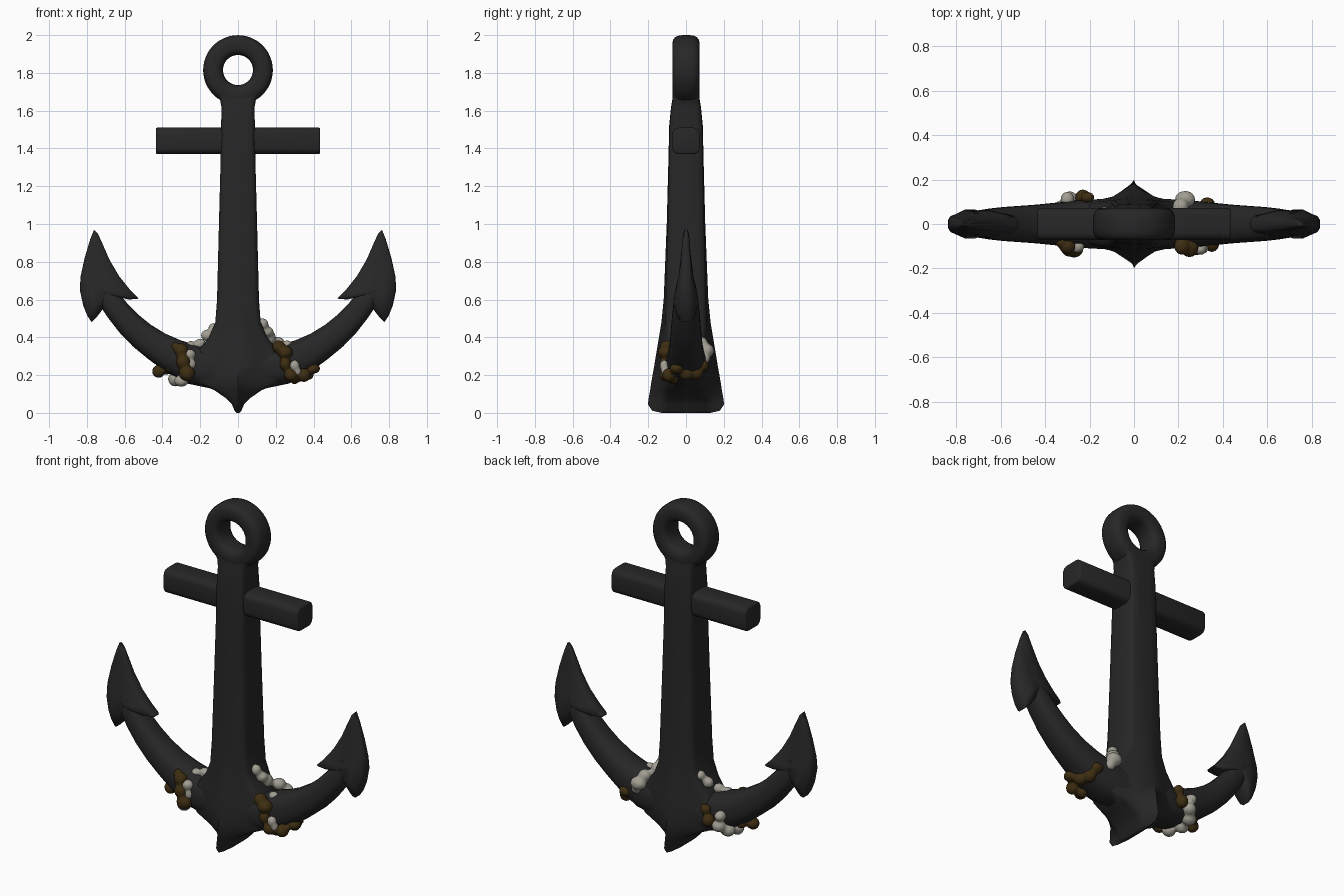
import bpy, bmesh, math, random
from mathutils import Vector

random.seed(4)
if "Cube" in bpy.data.objects:
    bpy.data.objects.remove(bpy.data.objects["Cube"], do_unlink=True)


def material(name, rgb):
    m = bpy.data.materials.new(name)
    m.use_nodes = True
    m.diffuse_color = (*rgb, 1)
    bsdf = m.node_tree.nodes["Principled BSDF"]
    bsdf.inputs["Base Color"].default_value = (*rgb, 1)
    bsdf.inputs["Roughness"].default_value = 0.8
    return m


iron = material("charcoal iron", (0.02, 0.02, 0.021))
shell = material("pale barnacle", (0.36, 0.34, 0.29))
weed = material("brown growth", (0.048, 0.027, 0.006))


def finish(name, bm, mat, angle=45):
    bmesh.ops.recalc_face_normals(bm, faces=bm.faces)
    mesh = bpy.data.meshes.new(name)
    bm.to_mesh(mesh)
    bm.free()
    obj = bpy.data.objects.new(name, mesh)
    bpy.context.collection.objects.link(obj)
    mesh.materials.append(mat)
    bpy.ops.object.select_all(action="DESELECT")
    obj.select_set(True)
    bpy.context.view_layer.objects.active = obj
    bpy.ops.object.shade_smooth_by_angle(angle=math.radians(angle))
    return obj


def loft(name, rings, closed=False, angle=45):
    """Skin a list of equal-length point loops."""
    bm = bmesh.new()
    loops = [[bm.verts.new(p) for p in ring] for ring in rings]
    n = len(loops[0])
    pairs = list(zip(loops, loops[1:]))
    if closed:
        pairs.append((loops[-1], loops[0]))
    else:
        bm.faces.new(loops[0])
        bm.faces.new(loops[-1])
    for a, b in pairs:
        for i in range(n):
            j = (i + 1) % n
            bm.faces.new((a[i], a[j], b[j], b[i]))
    return finish(name, bm, iron, angle)


def rounded(a, b, power=3, n=20):
    """Rounded-rectangle section with half sizes a and b."""
    pts = []
    for i in range(n):
        t = math.tau * (i + 0.5) / n
        c, s = math.cos(t), math.sin(t)
        pts.append((a * math.copysign(abs(c) ** (2 / power), c),
                    b * math.copysign(abs(s) ** (2 / power), s)))
    return pts


# Ring at the top
rings = []
for i in range(48):
    t = math.tau * i / 48
    rings.append([((0.132 + u) * math.cos(t), v, 1.815 + (0.132 + u) * math.sin(t))
                  for u, v in rounded(0.053, 0.072)])
loft("top_ring", rings, closed=True)


# Shank flowing into the ridged crown
def ridged(z, w, side, ridge):
    q = [(w, 0), (w, side * 0.65), (w * 0.93, side * 0.9), (w * 0.78, side),
         (w * 0.4, side + 0.3 * (ridge - side)), (0, ridge)]
    q += [(-x, y) for x, y in q[-2::-1]]
    q += [(x, -y) for x, y in q[-2:0:-1]]
    return [(x, y, z) for x, y in q]


# height, half width, side depth, ridge depth
shank = [(0, 0.008, 0.08, 0.13), (0.012, 0.018, 0.1, 0.18),
         (0.045, 0.032, 0.11, 0.202), (0.075, 0.06, 0.11, 0.198),
         (0.12, 0.125, 0.11, 0.19), (0.16, 0.22, 0.1, 0.184),
         (0.25, 0.25, 0.1, 0.168), (0.33, 0.21, 0.1, 0.155),
         (0.4, 0.155, 0.105, 0.143), (0.48, 0.12, 0.108, 0.13),
         (0.6, 0.111, 0.106, 0.118), (1, 0.101, 0.096, 0.102),
         (1.34, 0.092, 0.09, 0.093), (1.52, 0.089, 0.087, 0.089),
         (1.62, 0.088, 0.077, 0.079), (1.66, 0.095, 0.071, 0.072),
         (1.71, 0.125, 0.067, 0.068)]
loft("shank_and_crown", [ridged(*row) for row in shank], angle=50)

# Stock crossbar
bm = bmesh.new()
bmesh.ops.create_cube(bm, size=1)
bmesh.ops.scale(bm, verts=bm.verts, vec=(0.87, 0.145, 0.14))
bmesh.ops.translate(bm, verts=bm.verts, vec=(0, 0, 1.44))
long_edges = [e for e in bm.edges if abs(e.verts[0].co.x - e.verts[1].co.x) > 0.5]
bmesh.ops.bevel(bm, geom=long_edges, offset=0.035, segments=4, profile=0.5, affect="EDGES")
ends = [e for e in bm.edges if abs(e.verts[0].co.x - e.verts[1].co.x) < 0.01]
bmesh.ops.bevel(bm, geom=ends, offset=0.008, segments=2, profile=0.5, affect="EDGES")
finish("stock_crossbar", bm, iron)

# Curved arms: x, z, half thickness, half depth
arm = [(0.02, 0.23, 0.1, 0.12), (0.12, 0.235, 0.11, 0.115), (0.24, 0.255, 0.105, 0.108),
       (0.35, 0.305, 0.092, 0.096), (0.43, 0.352, 0.082, 0.088), (0.51, 0.41, 0.075, 0.082),
       (0.58, 0.475, 0.069, 0.077), (0.64, 0.545, 0.064, 0.07), (0.69, 0.615, 0.06, 0.062),
       (0.72, 0.68, 0.05, 0.05)]
# Fluke outline from the tip, down the outer edge, round to the inner barb
fluke = [(0.762, 0.97), (0.782, 0.92), (0.812, 0.82), (0.834, 0.72), (0.837, 0.65),
         (0.82, 0.57), (0.798, 0.515), (0.775, 0.48), (0.75, 0.505), (0.715, 0.55),
         (0.67, 0.605), (0.635, 0.615), (0.58, 0.6), (0.525, 0.605), (0.57, 0.65),
         (0.63, 0.725), (0.68, 0.81), (0.715, 0.89), (0.742, 0.95)]

for s, side in ((1, "left"), (-1, "right")):
    rings = []
    for i, (x, z, h, d) in enumerate(arm):
        a, b = arm[max(i - 1, 0)], arm[min(i + 1, len(arm) - 1)]
        t = Vector((b[0] - a[0], b[1] - a[1])).normalized()
        rings.append([(s * (x - t.y * u), v, z + t.x * u) for u, v in rounded(h, d, 2.6)])
    loft(side + "_arm", rings)

    rings = []
    for scale, depth in ((0.4, 0.066), (0.9, 0.042), (1, 0.022),
                         (1, -0.022), (0.9, -0.042), (0.4, -0.066)):
        rings.append([(s * (0.725 + (x - 0.725) * scale),
                       depth * (1 - 0.6 * max(0, z - 0.55) / 0.42),
                       0.64 + (z - 0.64) * scale) for x, z in fluke])
    loft(side + "_fluke", rings, angle=60)


# Marine growth clumps, fused from squashed lumps
def growth(name, mat, lumps):
    bm = bmesh.new()
    for x, y, z, r in lumps:
        new = bmesh.ops.create_icosphere(bm, subdivisions=2, radius=r)["verts"]
        stretch = [random.uniform(0.85, 1.15) for _ in range(3)]
        bmesh.ops.scale(bm, verts=new, vec=stretch)
        bmesh.ops.translate(bm, verts=new, vec=(x, y, z))
    obj = finish(name, bm, mat, 180)
    fuse = obj.modifiers.new("fuse", "REMESH")
    fuse.mode = "VOXEL"
    fuse.voxel_size = 0.009
    fuse.use_smooth_shade = True
    soften = obj.modifiers.new("soften", "SMOOTH")
    soften.iterations = 3


growth("right_brown_growth", weed, [
    (-0.3, -0.1, 0.33, 0.042), (-0.29, -0.11, 0.27, 0.045), (-0.27, -0.11, 0.21, 0.04),
    (-0.33, -0.08, 0.35, 0.028), (-0.36, -0.05, 0.24, 0.03), (-0.42, -0.02, 0.22, 0.033),
    (-0.38, 0.03, 0.23, 0.032), (-0.23, 0.12, 0.24, 0.035), (-0.21, 0.12, 0.3, 0.03)])
growth("right_pale_growth", shell, [
    (-0.255, -0.1, 0.31, 0.032), (-0.25, -0.1, 0.26, 0.03), (-0.3, -0.07, 0.17, 0.036),
    (-0.33, 0, 0.18, 0.038), (-0.32, 0.07, 0.19, 0.04), (-0.29, 0.11, 0.22, 0.04),
    (-0.3, 0.11, 0.28, 0.035), (-0.25, -0.03, 0.355, 0.03), (-0.2, -0.02, 0.365, 0.032),
    (-0.16, 0.03, 0.41, 0.034), (-0.13, 0.05, 0.45, 0.03)])
growth("left_brown_growth", weed, [
    (0.215, -0.1, 0.35, 0.038), (0.25, -0.105, 0.32, 0.042), (0.25, -0.11, 0.26, 0.036),
    (0.28, -0.11, 0.2, 0.036), (0.3, -0.07, 0.18, 0.034), (0.35, -0.09, 0.2, 0.034),
    (0.4, -0.05, 0.235, 0.034), (0.37, 0, 0.21, 0.036), (0.35, 0.05, 0.21, 0.036),
    (0.33, 0.09, 0.25, 0.034)])
growth("left_pale_growth", shell, [
    (0.13, -0.02, 0.47, 0.034), (0.15, 0, 0.43, 0.036), (0.17, 0.03, 0.4, 0.036),
    (0.21, 0.08, 0.37, 0.04), (0.23, 0.11, 0.33, 0.042), (0.25, 0.1, 0.29, 0.034),
    (0.26, -0.04, 0.36, 0.03), (0.3, -0.115, 0.25, 0.028), (0.315, -0.11, 0.22, 0.024)])
